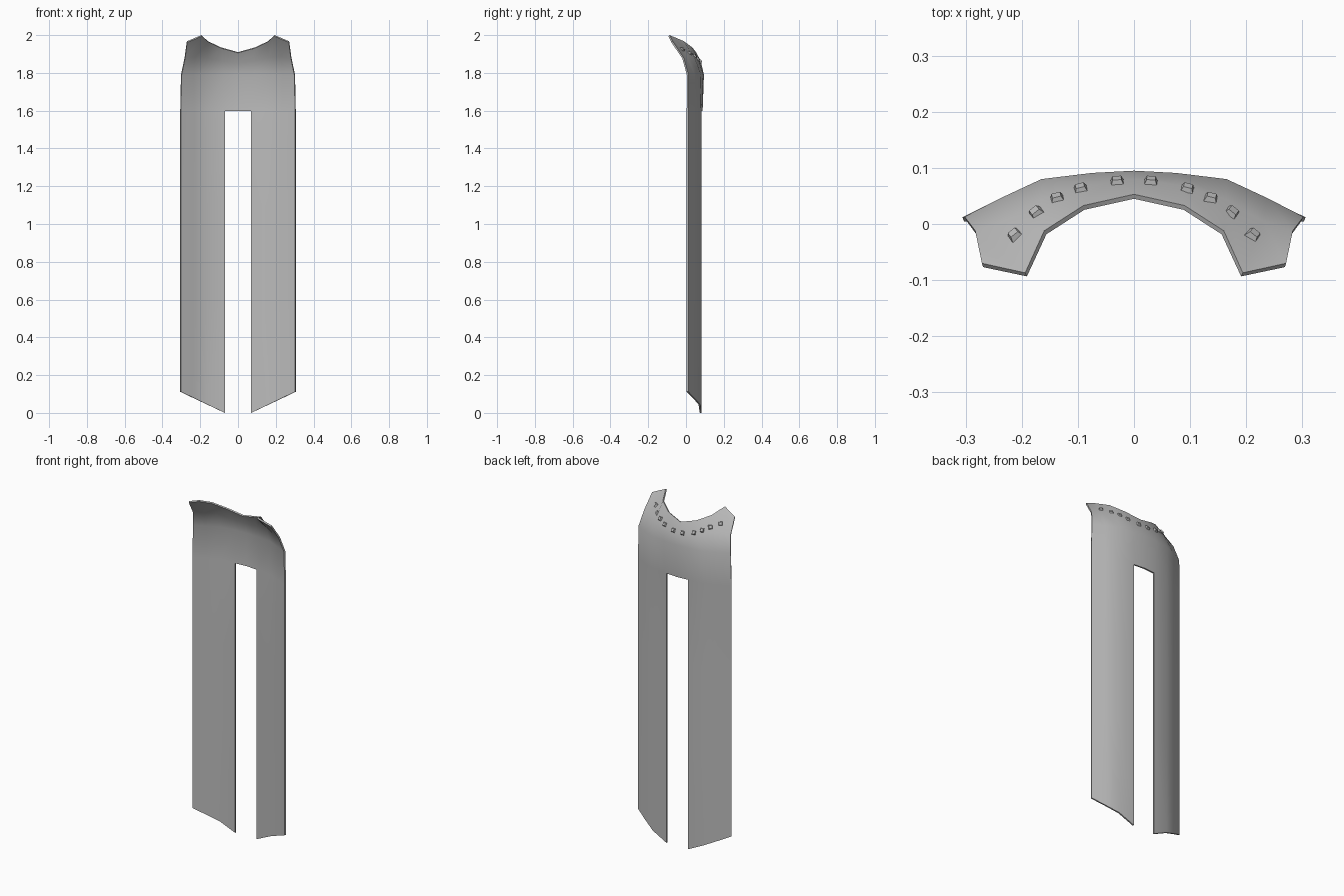
import bpy, bmesh
from mathutils import Vector, Matrix
from mathutils.bvhtree import BVHTree

if "Cube" in bpy.data.objects:
    bpy.data.objects.remove(bpy.data.objects["Cube"])

grey = bpy.data.materials.new("grey cloth")
grey.diffuse_color = (0.5, 0.5, 0.5, 1)
grey.use_nodes = True
grey.node_tree.nodes["Principled BSDF"].inputs["Base Color"].default_value = grey.diffuse_color


def make_object(name, bm):
    mesh = bpy.data.meshes.new(name)
    bm.to_mesh(mesh)
    mesh.materials.append(grey)
    obj = bpy.data.objects.new(name, mesh)
    bpy.context.collection.objects.link(obj)
    return obj


# Half of the cape: rows from hem to collar, columns from the spine outwards
section = [(0, .088), (.07, .082), (.165, .075), (.235, .045), (.306, .012)]
hem = [0, 0, .045, .078, .112]
rows = [[(x, y, z) for (x, y), z in zip(section, hem)]]
rows += [[(x, y, h) for x, y in section] for h in (.6, 1.1, 1.597)]
rows += [
    [(0, .095, 1.79), (.075, .091, 1.79), (.165, .08, 1.79), (.238, .046, 1.79), (.302, .013, 1.79)],
    [(0, .08, 1.855), (.083, .069, 1.865), (.165, .044, 1.885), (.23, .005, 1.89), (.283, -.012, 1.88)],
    [(0, .053, 1.91), (.09, .033, 1.935), (.16, -.012, 1.968), (.194, -.087, 2.0), (.271, -.07, 1.967)],
]
SLIT_ROW = 3

# Cape sheet with a central slit
bm = bmesh.new()
grid = []
for r, row in enumerate(rows):
    line = {}
    for c in range(-4, 5):
        if c == 0 and r < SLIT_ROW:
            continue
        x, y, z = row[abs(c)]
        line[c] = bm.verts.new((-x if c < 0 else x, y, z))
    grid.append(line)
for r in range(len(rows) - 1):
    for c in range(-4, 4):
        if r < SLIT_ROW and c in (-1, 0):
            continue
        a, b = grid[r], grid[r + 1]
        bm.faces.new((a[c], b[c], b[c + 1], a[c + 1])).smooth = True
bm.normal_update()
tree = BVHTree.FromBMesh(bm)
cape = make_object("cape", bm)
bm.free()

# Cloth thickness
solid = cape.modifiers.new("thickness", "SOLIDIFY")
solid.thickness = 0.009
solid.offset = -1
bpy.context.view_layer.objects.active = cape
cape.select_set(True)
bpy.ops.object.modifier_apply(modifier=solid.name)
bpy.ops.object.shade_smooth_by_angle(angle=0.8)

# Collar studs: small tapered blocks seated on the cape
bm = bmesh.new()
for x, y in [(.03, .075), (.095, .062), (.137, .045), (.174, .02), (.212, -.02)]:
    for side in (-1, 1):
        hit, normal, _, _ = tree.ray_cast(Vector((side * x, y, 3)), Vector((0, 0, -1)))
        if hit is None:
            continue
        if normal.z < 0:
            normal = -normal
        along = Vector((0, 0, 1)).cross(normal).normalized()
        up = normal.cross(along)
        frame = Matrix((along, up, normal)).transposed().to_4x4()
        frame.translation = hit
        cube = bmesh.ops.create_cube(bm, size=1)["verts"]
        for v in cube:
            taper = 0.65 if v.co.z > 0 else 1
            v.co = frame @ Vector((v.co.x * .024 * taper, v.co.y * .024 * taper,
                                   .008 if v.co.z > 0 else -.003))
make_object("collar_studs", bm)
bm.free()
